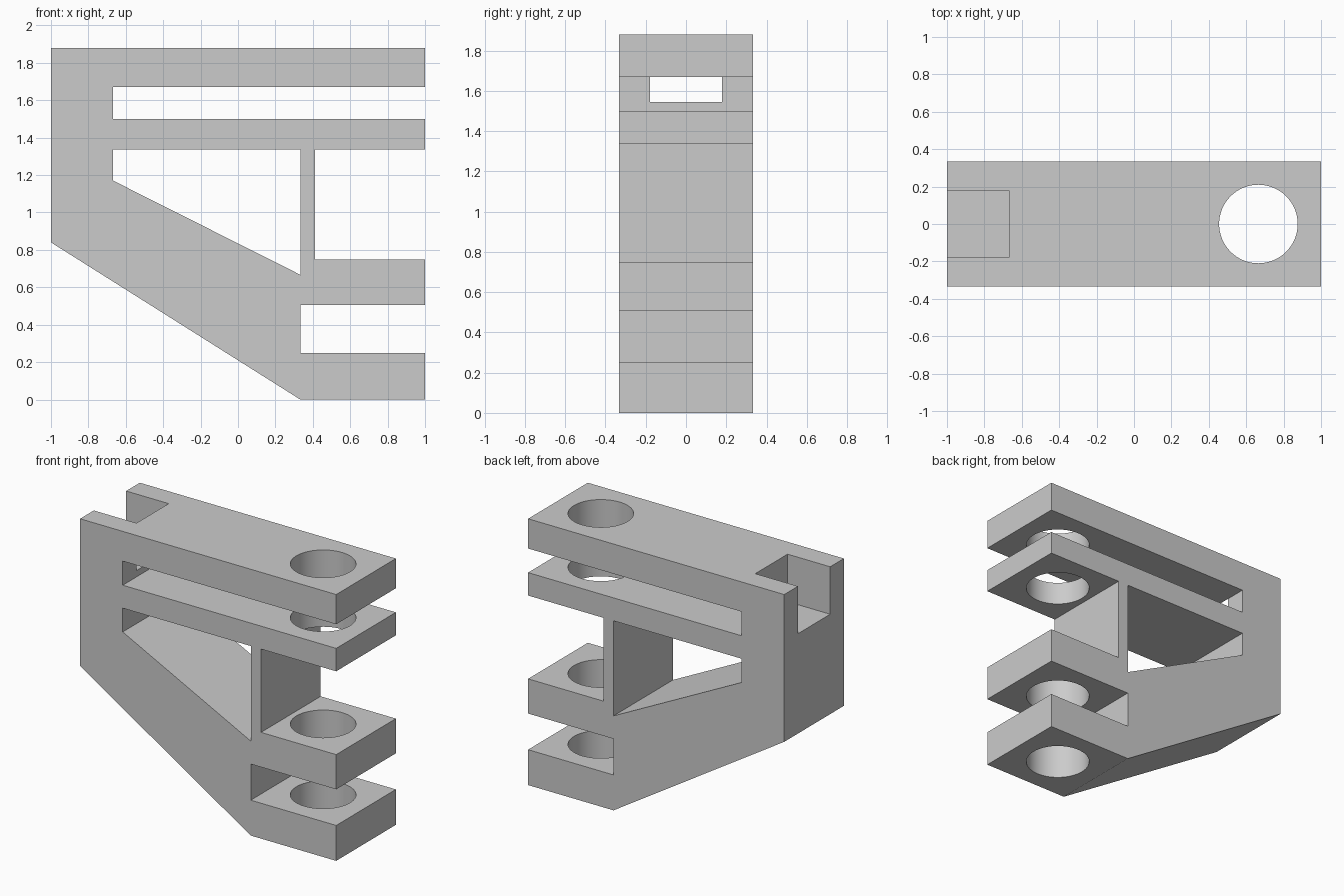
import bpy
import bmesh
import math

cube = bpy.data.objects.get("Cube")
if cube:
    bpy.data.objects.remove(cube, do_unlink=True)

HALF_DEPTH = 0.333

grey = bpy.data.materials.new("light grey")
grey.use_nodes = True
colour = (0.6, 0.6, 0.6, 1)
grey.diffuse_color = colour
grey.node_tree.nodes["Principled BSDF"].inputs["Base Color"].default_value = colour


def extrude_profile(name, points, half):
    """Solid made by pushing an x-z outline through y from -half to half."""
    bm = bmesh.new()
    face = bm.faces.new([bm.verts.new((x, -half, z)) for x, z in points])
    new = bmesh.ops.extrude_face_region(bm, geom=[face])["geom"]
    verts = [v for v in new if isinstance(v, bmesh.types.BMVert)]
    bmesh.ops.translate(bm, verts=verts, vec=(0, 2 * half, 0))
    bmesh.ops.recalc_face_normals(bm, faces=bm.faces)
    mesh = bpy.data.meshes.new(name)
    bm.to_mesh(mesh)
    bm.free()
    mesh.materials.append(grey)
    obj = bpy.data.objects.new(name, mesh)
    bpy.context.collection.objects.link(obj)
    return obj


# Bracket side outline: sloped underside, four prongs and a thin upright wall
bracket = extrude_profile("bracket", [
    (-1, 1.88), (-1, 0.84), (0.333, 0), (1, 0),
    (1, 0.25), (0.333, 0.25), (0.333, 0.505), (1, 0.505),
    (1, 0.75), (0.413, 0.75), (0.413, 1.338), (1, 1.338),
    (1, 1.5), (-0.667, 1.5), (-0.667, 1.67), (1, 1.67), (1, 1.88),
], HALF_DEPTH)

# Window between the sloped arm and the upright wall
window = extrude_profile("window_cutter", [
    (-0.667, 1.338), (0.333, 1.338), (0.333, 0.667), (-0.667, 1.17),
], 0.5)

# Notch in the top of the rear block
notch = extrude_profile("notch_cutter", [
    (-1.2, 2.1), (-1.2, 1.545), (-0.667, 1.545), (-0.667, 2.1),
], 0.18)

# Round bore through all the prongs
bpy.ops.mesh.primitive_cylinder_add(vertices=64, radius=0.21, depth=3,
                                    location=(0.665, 0, 1))
bore = bpy.context.object
bore.name = "bore_cutter"
bore.data.materials.append(grey)

bpy.ops.object.select_all(action='DESELECT')
bpy.context.view_layer.objects.active = bracket
bracket.select_set(True)
for cutter in (window, notch, bore):
    cutter.hide_render = True
    cut = bracket.modifiers.new(cutter.name, 'BOOLEAN')
    cut.operation = 'DIFFERENCE'
    cut.solver = 'EXACT'
    cut.object = cutter
    bpy.ops.object.modifier_apply(modifier=cut.name)
    bpy.data.objects.remove(cutter, do_unlink=True)

bpy.ops.object.shade_smooth_by_angle(angle=math.radians(30))
